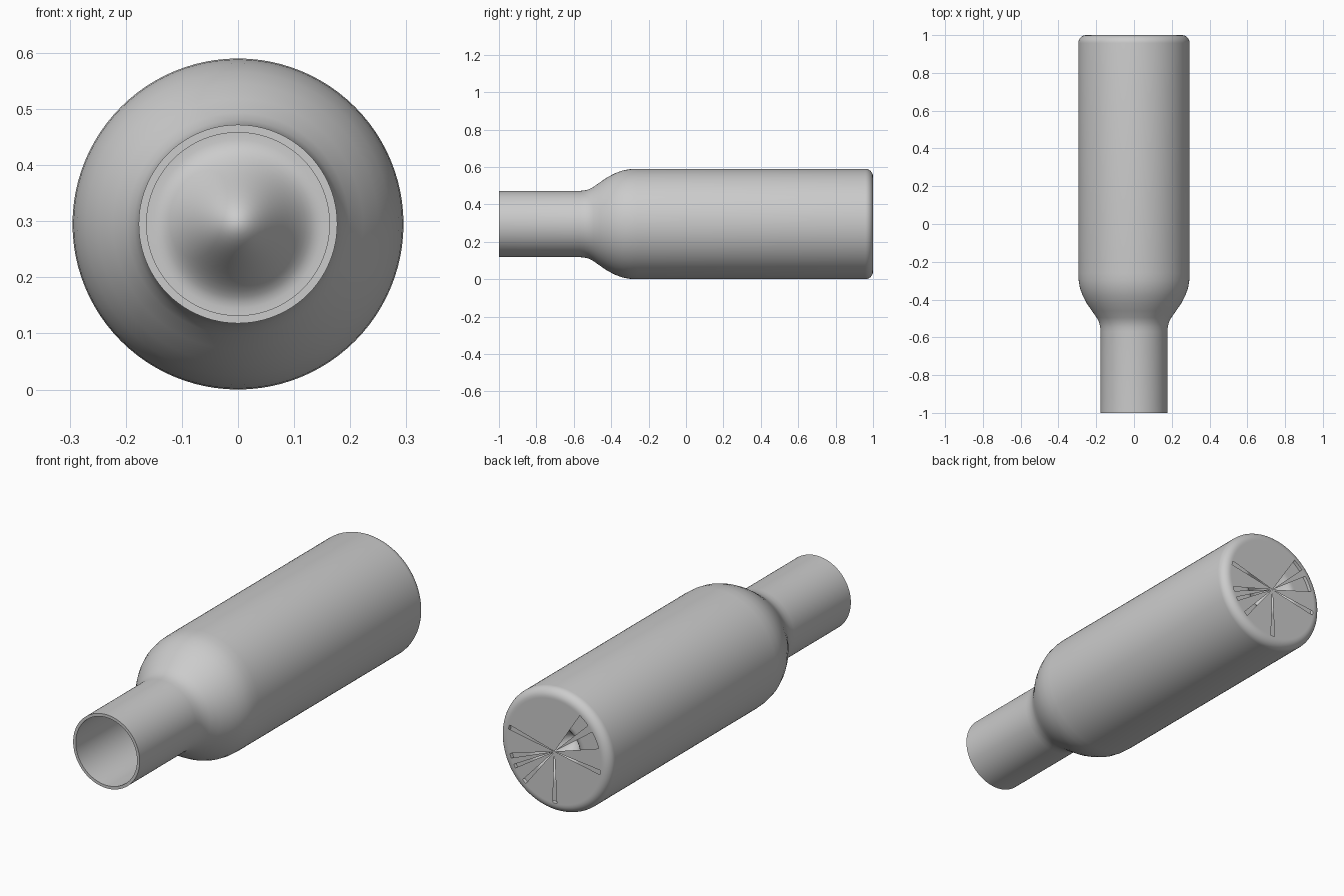
import bpy, bmesh, math

if "Cube" in bpy.data.objects:
    bpy.data.objects.remove(bpy.data.objects["Cube"])

R, N, WALL = 0.295, 96, 0.014


def finish(bm, name):
    bmesh.ops.recalc_face_normals(bm, faces=bm.faces)
    mesh = bpy.data.meshes.new(name)
    bm.to_mesh(mesh)
    bm.free()
    obj = bpy.data.objects.new(name, mesh)
    bpy.context.collection.objects.link(obj)
    bpy.ops.object.select_all(action='DESELECT')
    bpy.context.view_layer.objects.active = obj
    obj.select_set(True)
    bpy.ops.object.shade_smooth_by_angle(angle=math.radians(35))
    return obj


def lathe(name, profile):
    """Revolve (y, radius) points around the horizontal bottle axis."""
    bm = bmesh.new()
    rings = []
    for y, r in profile:
        if r < 1e-5:
            rings.append([bm.verts.new((0, y, R))])
        else:
            rings.append([bm.verts.new((r * math.cos(2 * math.pi * i / N), y,
                                        R + r * math.sin(2 * math.pi * i / N)))
                          for i in range(N)])
    for a, b in zip(rings, rings[1:]):
        for i in range(N):
            j = (i + 1) % N
            if len(a) == 1:
                bm.faces.new((a[0], b[i], b[j]))
            elif len(b) == 1:
                bm.faces.new((a[i], b[0], a[j]))
            else:
                bm.faces.new((a[i], b[i], b[j], a[j]))
    return finish(bm, name)


# Bottle wall: neck, shoulder, body and rounded base edge
shoulder = [(-0.57, .177), (-0.545, .179), (-0.52, .185), (-0.495, .198),
            (-0.46, .223), (-0.42, .250), (-0.38, .271), (-0.34, .286),
            (-0.30, .293), (-0.26, R)]


def base_edge(top, radius, bevel):
    return [(top - bevel + bevel * math.sin(t), radius - bevel + bevel * math.cos(t))
            for t in (math.pi / 2 * k / 8 for k in range(9))]


def punt(floor, r_max, height):
    """Bell-shaped dome pushed into the base, from rim to centre."""
    pts = []
    for k in range(25):
        r = r_max * (1 - k / 24)
        u = min(r / 0.15, 1)
        pts.append((floor - height * (0.5 + 0.5 * math.cos(math.pi * u)), r))
    return pts


outer = [(-1, .177)] + shoulder + base_edge(1.0, R, 0.042)
recess = [(1.0, .248), (0.985, .246)] + punt(0.985, 0.24, 0.15)
inner = [(-1, .177 - WALL)] + [(y, r - WALL) for y, r in shoulder]
inner += base_edge(0.971, R - WALL, 0.035) + punt(0.971, 0.24, 0.15)
lathe("bottle", recess[::-1] + outer[::-1] + inner)

# Base disc, split by radial slots (start and end angle in degrees, seen from behind)
slots = [(18, 36), (44, 57), (165, 170), (197, 202), (209, 213),
         (227, 232), (268, 273), (349, 354)]
bm = bmesh.new()
centre = bm.verts.new((0, 1, R))
step = 1
rim = [bm.verts.new((-0.25 * math.cos(math.radians(a)), 1,
                     R + 0.25 * math.sin(math.radians(a)))) for a in range(0, 360, step)]
for a in range(360):
    if not any(s <= a < e for s, e in slots):
        bm.faces.new((centre, rim[a], rim[(a + 1) % 360]))
finish(bm, "base_disc")
